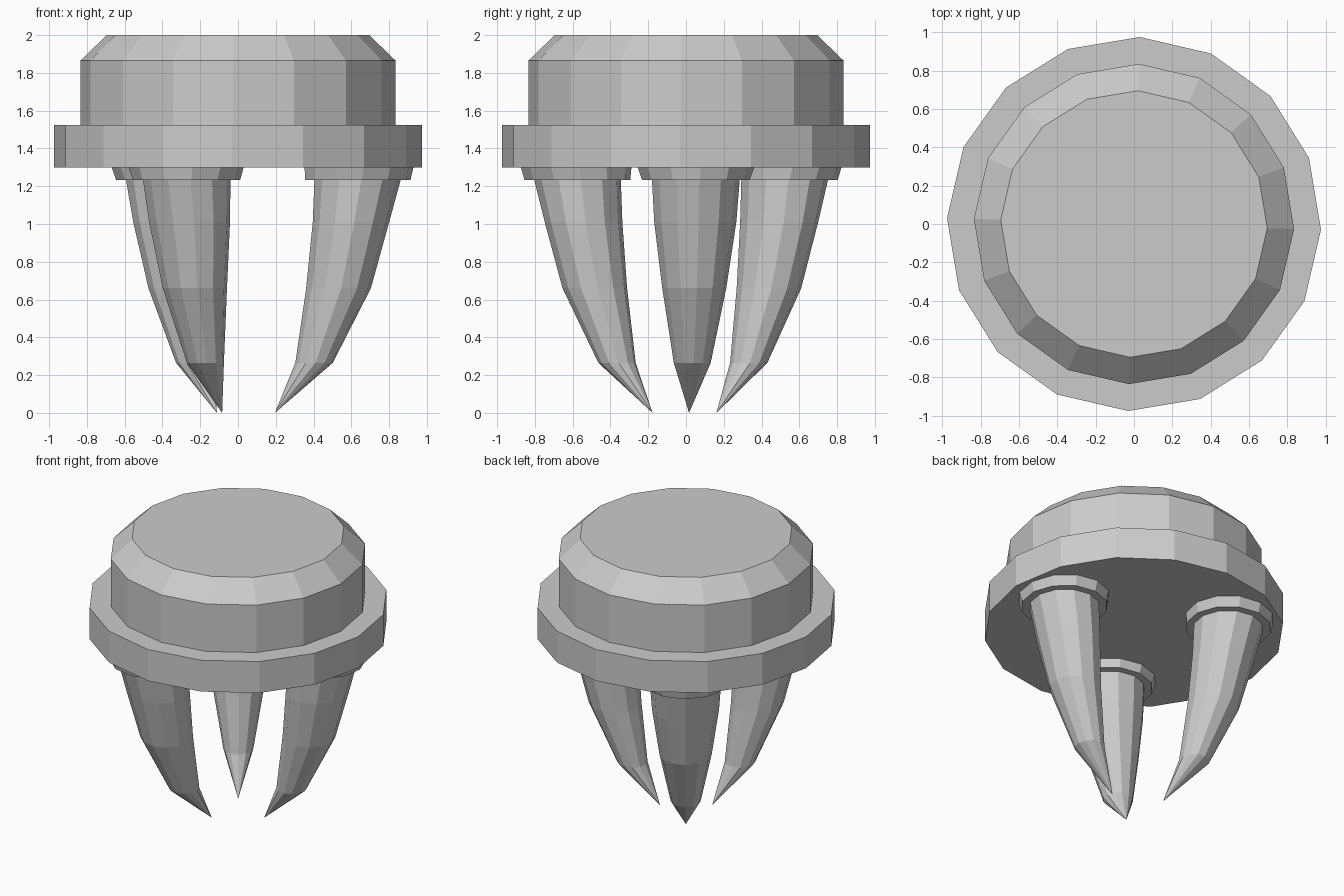
import bpy, bmesh
from math import sin, cos, pi, radians

if "Cube" in bpy.data.objects:
    bpy.data.objects.remove(bpy.data.objects["Cube"])


def loft(name, rings, sides, turn=0.0, spin=0.0):
    """Skin a stack of rings (z, centre offset, radial radius, tangential radius)."""
    bm = bmesh.new()
    loops = []
    ct, st = cos(turn), sin(turn)
    for z, off, rr, rt in rings:
        if rr == 0:
            loops.append([bm.verts.new((off * ct, off * st, z))])
            continue
        loop = []
        for i in range(sides):
            a = spin + 2 * pi * i / sides
            u, v = off + rr * cos(a), rt * sin(a)
            loop.append(bm.verts.new((u * ct - v * st, u * st + v * ct, z)))
        loops.append(loop)
    for a, b in zip(loops, loops[1:]):
        for i in range(sides):
            j = (i + 1) % sides
            if len(b) == 1:
                bm.faces.new((a[i], a[j], b[0]))
            else:
                bm.faces.new((a[i], a[j], b[j], b[i]))
    for loop in (loops[0], loops[-1]):
        if len(loop) > 1:
            bm.faces.new(loop)
    bmesh.ops.recalc_face_normals(bm, faces=bm.faces)
    mesh = bpy.data.meshes.new(name)
    bm.to_mesh(mesh)
    bm.free()
    obj = bpy.data.objects.new(name, mesh)
    bpy.context.collection.objects.link(obj)
    return obj


# Stepped round housing with a chamfered cap
housing = [(1.30, .975), (1.525, .975), (1.525, .835), (1.865, .835), (2.0, .695)]
loft("housing", [(z, 0, r, r) for z, r in housing], 16, turn=radians(-1.8))

# Three inward-curving claws, each with a collar at its root
collar = [(1.30, .643, .289, .31), (1.232, .636, .28, .285)]
claw = [(1.28, .64, .232, .237), (1.232, .635, .229, .233), (1.01, .60, .203, .218),
        (.66, .534, .172, .17), (.265, .404, .0995, .098), (0, .196, 0, 0)]
for k in range(3):
    turn = radians(4.7 + 120 * k)
    loft(f"claw_collar_{k + 1}", collar, 12, turn)
    loft(f"claw_{k + 1}", claw, 12, turn)
